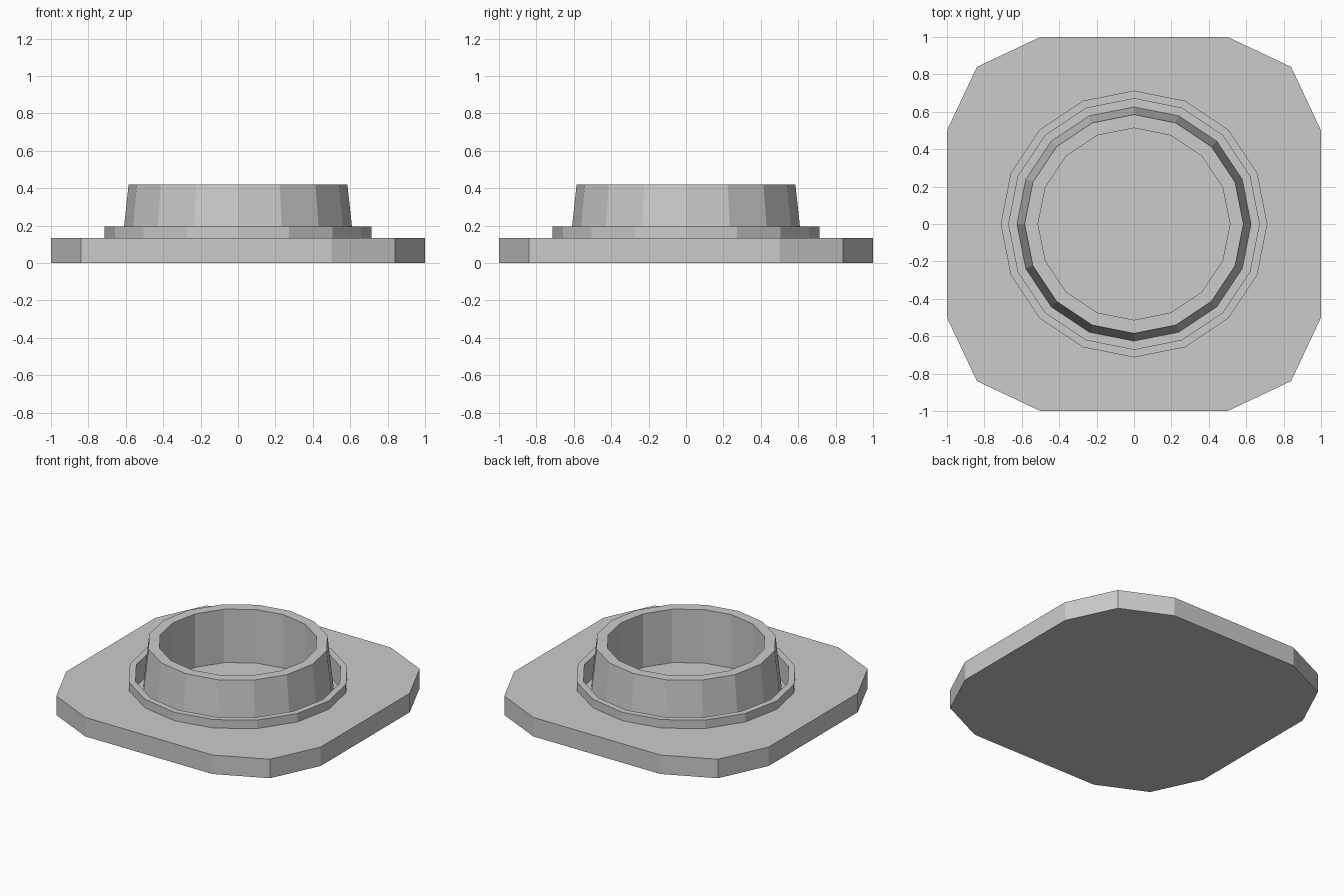
import bpy, bmesh
from math import cos, sin, pi

if "Cube" in bpy.data.objects:
    bpy.data.objects.remove(bpy.data.objects["Cube"])

SIDES = 16
FLOOR = 0.04


def make_object(name, bm):
    bmesh.ops.recalc_face_normals(bm, faces=bm.faces[:])
    mesh = bpy.data.meshes.new(name)
    bm.to_mesh(mesh)
    bm.free()
    obj = bpy.data.objects.new(name, mesh)
    bpy.context.collection.objects.link(obj)
    return obj


def circle(r):
    return [(r * cos(2 * pi * i / SIDES), r * sin(2 * pi * i / SIDES)) for i in range(SIDES)]


def prism(name, outline, z0, z1):
    bm = bmesh.new()
    low = [bm.verts.new((x, y, z0)) for x, y in outline]
    high = [bm.verts.new((x, y, z1)) for x, y in outline]
    bm.faces.new(low[::-1])
    bm.faces.new(high)
    n = len(outline)
    for i in range(n):
        j = (i + 1) % n
        bm.faces.new((low[i], low[j], high[j], high[i]))
    return make_object(name, bm)


def tube(name, profile):
    """Turn a closed (radius, height) profile around z."""
    bm = bmesh.new()
    loops = [[bm.verts.new((x, y, z)) for x, y in circle(r)] for r, z in profile]
    for a, b in zip(loops, loops[1:] + loops[:1]):
        for i in range(SIDES):
            j = (i + 1) % SIDES
            bm.faces.new((a[i], a[j], b[j], b[i]))
    return make_object(name, bm)


# Base plate: square with two-segment rounded corners
outline = []
corner = [(1.0, 0.5), (0.84, 0.84), (0.5, 1.0)]
for k in range(4):
    c, s = [(1, 0), (0, 1), (-1, 0), (0, -1)][k]
    outline += [(x * c - y * s, x * s + y * c) for x, y in corner]
plate = prism("base_plate", outline, 0, 0.135)

# Round recess in the plate under the collar
cutter = prism("recess_cutter", circle(0.69), FLOOR, 0.5)
cutter.hide_render = True
cut = plate.modifiers.new("recess", 'BOOLEAN')
cut.operation = 'DIFFERENCE'
cut.solver = 'EXACT'
cut.object = cutter
bpy.context.view_layer.objects.active = plate
bpy.ops.object.modifier_apply(modifier=cut.name)
bpy.data.objects.remove(cutter)

# Low outer ring lining the recess
tube("outer_ring", [(0.67, FLOOR - 0.01), (0.713, FLOOR - 0.01), (0.713, 0.195), (0.67, 0.195)])

# Tall tapered collar with a straight bore
tube("collar", [(0.513, FLOOR - 0.01), (0.627, FLOOR - 0.01), (0.585, 0.42), (0.513, 0.42)])
